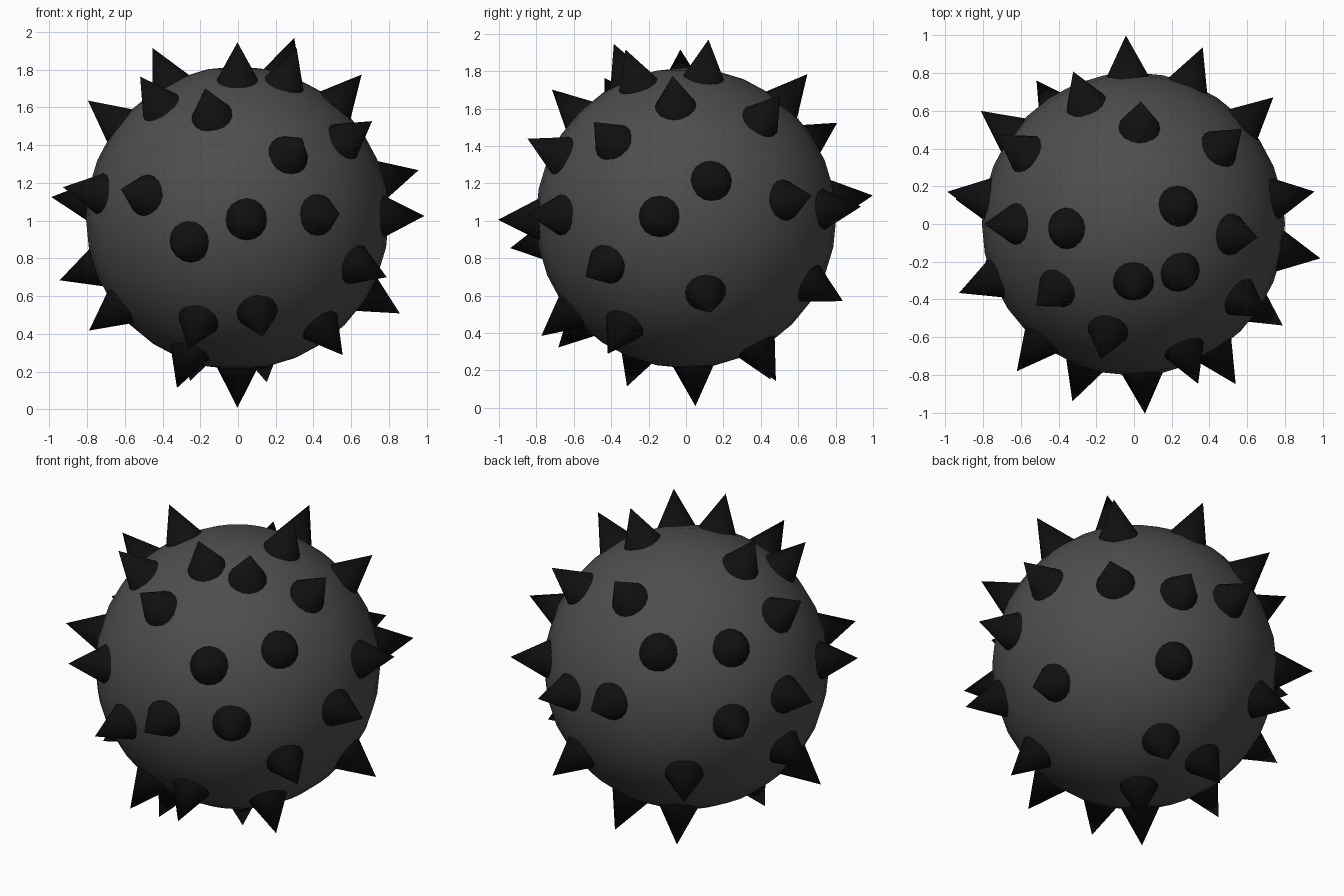
import bpy
from mathutils import Vector

if "Cube" in bpy.data.objects:
    bpy.data.objects.remove(bpy.data.objects["Cube"])

CENTRE = Vector((-0.003, 0, 1.015))
TIP, BASE = 1.007, 0.755      # distance of spike tip / base from the centre
SPIKE_R = 0.128


def material(name, v):
    m = bpy.data.materials.new(name)
    m.diffuse_color = (v, v, v, 1)
    m.use_nodes = True
    m.node_tree.nodes["Principled BSDF"].inputs["Base Color"].default_value = m.diffuse_color
    return m


body_mat = material("dark_grey", 0.075)
spike_mat = material("black", 0.005)

# Ball
bpy.ops.mesh.primitive_uv_sphere_add(segments=32, ring_count=16, radius=0.803, location=CENTRE)
ball = bpy.context.object
ball.name = "ball"
ball.data.materials.append(body_mat)
bpy.ops.object.shade_smooth()

# Spike directions, measured from the ball centre
directions = [
    # upper half
    (.30, .12, .95), (0, -.39, .94), (.31, -.32, .89), (-.45, -.03, .90),
    (.04, .65, .77), (.57, .50, .65), (.65, -.07, .75), (-.32, .81, .51),
    (-.72, .47, .52), (-.79, 0, .62), (-.51, -.43, .74), (-.17, -.71, .68),
    (.71, -.49, .51), (.34, -.84, .42),
    # middle band
    (.53, -.83, .02), (.06, -.99, -.01), (-.32, -.93, -.16), (-.61, -.77, .15),
    (-.91, -.36, .16), (-.98, .17, .11), (-.81, .60, .01), (.365, .93, .06),
    (-.04, 1, .12), (.74, .67, .12), (.95, .17, .25), (.98, -.18, .01),
    # lower half
    (.78, -.53, -.31), (-.94, .13, -.33), (-.52, .77, -.42), (.85, .13, -.50),
    (.56, -.42, -.73), (.13, -.76, -.62), (-.26, -.68, -.69), (-.79, -.20, -.60),
    (-.32, -.315, -.90), (.155, .48, -.87), (.33, .83, -.44), (0, .05, -1),
    (-.25, .45, -.86),
]

# Spikes share one cone mesh
bpy.ops.mesh.primitive_cone_add(vertices=16, radius1=SPIKE_R, radius2=0, depth=TIP - BASE)
first = bpy.context.object
first.data.materials.append(spike_mat)
bpy.ops.object.shade_smooth_by_angle()

for i, d in enumerate(directions):
    d = Vector(d).normalized()
    spike = first if i == 0 else first.copy()
    if i:
        bpy.context.collection.objects.link(spike)
    spike.name = f"spike_{i + 1:02d}"
    spike.location = CENTRE + d * (TIP + BASE) / 2
    spike.rotation_euler = d.to_track_quat('Z', 'Y').to_euler()
